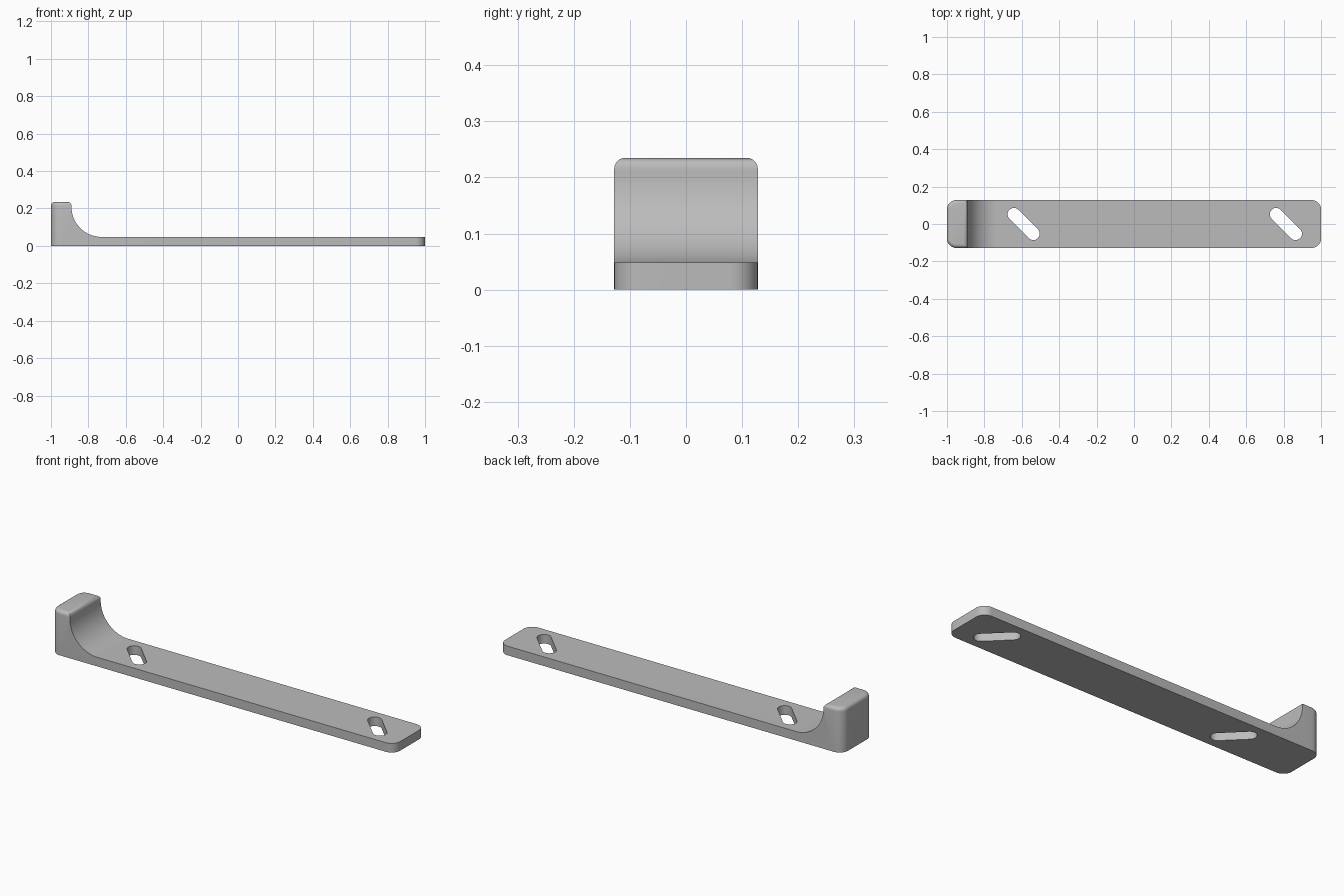
import bpy, bmesh
from math import pi, cos, sin

HALF_W = 0.128      # half width
PLATE = 0.048       # plate thickness
TOP = 0.235         # post height
WALL = -0.89        # inner face of the post
FILLET = 0.16       # radius between post and plate

default = bpy.data.objects.get("Cube")
if default:
    bpy.data.objects.remove(default, do_unlink=True)

grey = bpy.data.materials.new("plain grey")
grey.use_nodes = True
colour = (0.5, 0.5, 0.5, 1)
grey.diffuse_color = colour
grey.node_tree.nodes["Principled BSDF"].inputs["Base Color"].default_value = colour


def arc(cx, cy, r, start, end, steps):
    angles = [start + (end - start) * i / steps for i in range(steps + 1)]
    return [(cx + r * cos(a), cy + r * sin(a)) for a in angles]


def prism(name, outline, to_3d, shift):
    """Extrude a flat outline along shift."""
    bm = bmesh.new()
    face = bm.faces.new([bm.verts.new(to_3d(*p)) for p in outline])
    extruded = bmesh.ops.extrude_face_region(bm, geom=[face])["geom"]
    moved = [g for g in extruded if isinstance(g, bmesh.types.BMVert)]
    bmesh.ops.translate(bm, verts=moved, vec=shift)
    bmesh.ops.recalc_face_normals(bm, faces=bm.faces)
    mesh = bpy.data.meshes.new(name)
    bm.to_mesh(mesh)
    bm.free()
    mesh.materials.append(grey)
    obj = bpy.data.objects.new(name, mesh)
    bpy.context.collection.objects.link(obj)
    return obj


def boolean(obj, cutter, operation):
    bpy.context.view_layer.objects.active = obj
    mod = obj.modifiers.new("cut", "BOOLEAN")
    mod.operation, mod.object, mod.solver = operation, cutter, "EXACT"
    bpy.ops.object.modifier_apply(modifier=mod.name)
    bpy.data.objects.remove(cutter, do_unlink=True)


# Side profile: post, concave fillet, long plate
profile = [(-1, 0), (1, 0), (1, PLATE)]
profile += arc(WALL + FILLET, PLATE + FILLET, FILLET, 1.5 * pi, pi, 20)
profile += [(WALL, TOP), (-1, TOP)]
bracket = prism("bracket", profile, lambda x, z: (x, -HALF_W, z), (0, 2 * HALF_W, 0))

# Rounded vertical corners
r = 0.05
outline = []
for i, (sx, sy) in enumerate([(1, 1), (-1, 1), (-1, -1), (1, -1)]):
    outline += arc(sx * (1 - r), sy * (HALF_W - r), r, i * pi / 2, (i + 1) * pi / 2, 10)
footprint = prism("footprint", outline, lambda x, y: (x, y, -0.1), (0, 0, 0.5))
boolean(bracket, footprint, "INTERSECT")

# Rounded rim around the top of the post
bm = bmesh.new()
bm.from_mesh(bracket.data)
bmesh.ops.remove_doubles(bm, verts=bm.verts, dist=0.0001)
rim = [e for e in bm.edges
       if all(v.co.z > TOP - 0.001 for v in e.verts)
       and any(abs(f.normal.z) < 0.5 for f in e.link_faces)]
bmesh.ops.bevel(bm, geom=rim, offset=0.02, segments=6, profile=0.5,
                affect="EDGES", clamp_overlap=True)
bm.to_mesh(bracket.data)
bm.free()

# Diagonal mounting slots
for x in (-0.59, 0.812):
    slot = arc(x + 0.052, -0.052, 0.034, -0.75 * pi, 0.25 * pi, 12)
    slot += arc(x - 0.052, 0.052, 0.034, 0.25 * pi, 1.25 * pi, 12)
    cutter = prism("slot", slot, lambda a, b: (a, b, -0.1), (0, 0, 0.3))
    boolean(bracket, cutter, "DIFFERENCE")

bpy.ops.object.select_all(action="DESELECT")
bracket.select_set(True)
bpy.context.view_layer.objects.active = bracket
bpy.ops.object.shade_smooth_by_angle(angle=0.6)
